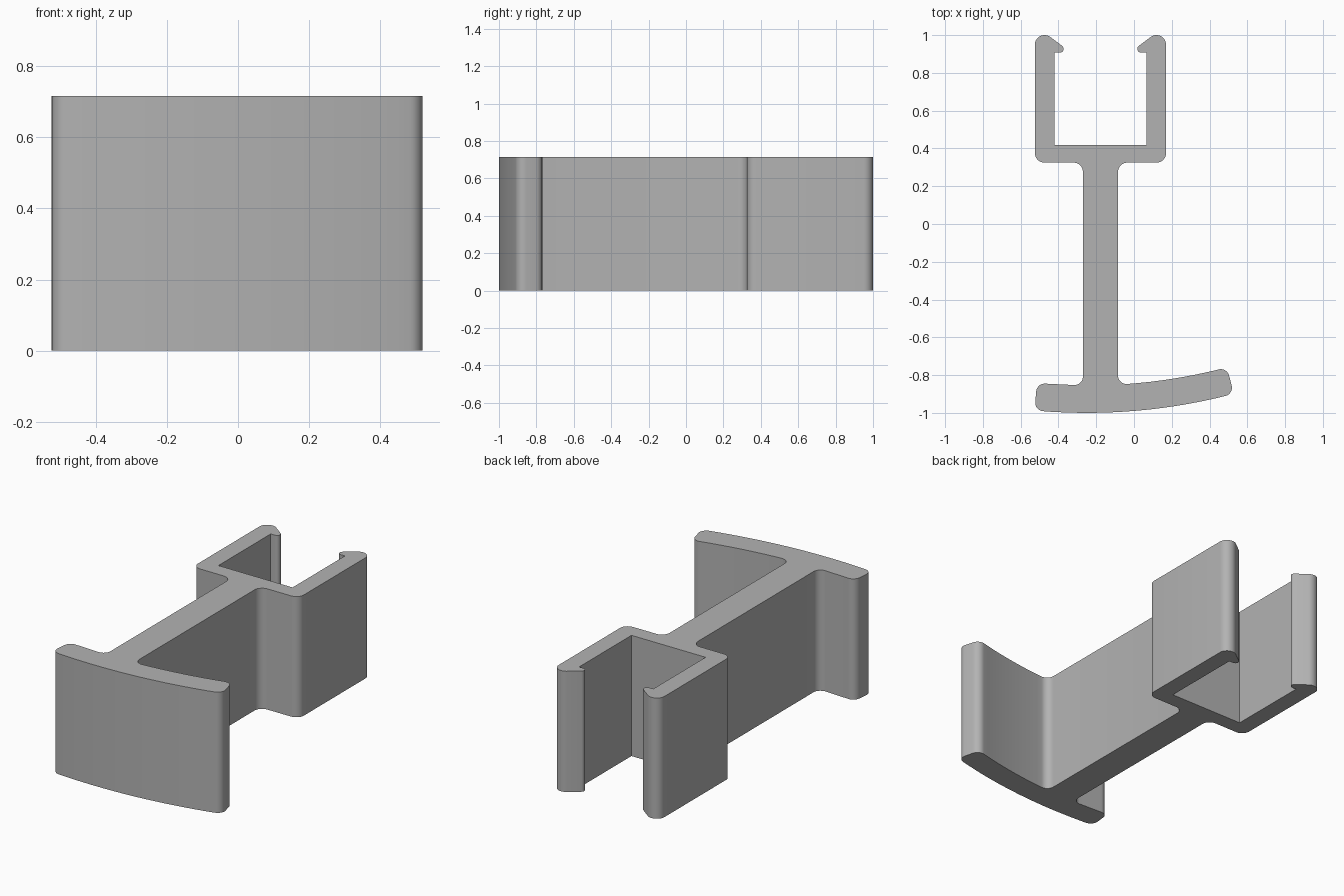
import bpy, bmesh, math
from mathutils import Vector

cube = bpy.data.objects.get("Cube")
if cube:
    bpy.data.objects.remove(cube)

HEIGHT = 0.715
AXIS = -0.1775                 # symmetry line of stem and channel
ARC_CENTRE = Vector((-0.25, 2.06))
OUTER_R, INNER_R = 3.06, 2.915


def arc(radius, start, end, count):
    """Points along the curved plate, angles measured from straight ahead."""
    angles = [start + (end - start) * i / count for i in range(count + 1)]
    return [ARC_CENTRE + radius * Vector((math.sin(a), -math.cos(a))) for a in angles]


def fillet(corners, steps=8):
    """Round each (point, radius) corner of a closed outline."""
    outline = []
    for i, (p, r) in enumerate(corners):
        if r == 0:
            outline.append(p)
            continue
        a = (corners[i - 1][0] - p).normalized()
        b = (corners[(i + 1) % len(corners)][0] - p).normalized()
        half = a.angle(b) / 2
        centre = p + (a + b).normalized() * r / math.sin(half)
        start = p + a * r / math.tan(half) - centre
        end = p + b * r / math.tan(half) - centre
        sweep = start.angle_signed(end)
        for k in range(steps + 1):
            t = -sweep * k / steps
            c, s = math.cos(t), math.sin(t)
            outline.append(centre + Vector((start.x * c - start.y * s,
                                            start.x * s + start.y * c)))
    return outline


# Right half of stem and clip channel: offset from axis, y, corner radius
half_clip = [(0.093, 0.325, 0.05), (0.347, 0.325, 0.05), (0.347, 1.0, 0.05),
             (0.279, 1.0, 0.05), (0.155, 0.907, 0.02), (0.243, 0.907, 0),
             (0.243, 0.417, 0)]
right = [(Vector((AXIS + x, y)), r) for x, y, r in half_clip]
left = [(Vector((AXIS - x, y)), r) for x, y, r in reversed(half_clip)]

# Curved front plate: angles of its two ends and of the stem sides
end_r = math.asin(0.2545)
end_l = -math.asin(0.0905)
stem_r = math.asin((AXIS + 0.093 - ARC_CENTRE.x) / INNER_R)
stem_l = math.asin((AXIS - 0.093 - ARC_CENTRE.x) / INNER_R)


def plate_edge(points):
    """Round only the first and last points of a plate edge."""
    last = len(points) - 1
    return [(p, 0.045 if i in (0, last) else 0) for i, p in enumerate(points)]


profile = plate_edge(arc(OUTER_R, end_l, end_r, 12))
profile += plate_edge(arc(INNER_R, end_r, stem_r, 7))
profile += right + left
profile += plate_edge(arc(INNER_R, stem_l, end_l, 1))

# Extrude the outline into the solid clip
bm = bmesh.new()
base = bm.faces.new([bm.verts.new((p.x, p.y, 0)) for p in fillet(profile)])
top = bmesh.ops.extrude_face_region(bm, geom=[base], use_keep_orig=True)
bmesh.ops.translate(bm, vec=(0, 0, HEIGHT),
                    verts=[v for v in top["geom"] if isinstance(v, bmesh.types.BMVert)])
bmesh.ops.recalc_face_normals(bm, faces=bm.faces)
mesh = bpy.data.meshes.new("clip_profile")
bm.to_mesh(mesh)
bm.free()
clip = bpy.data.objects.new("clip_profile", mesh)
bpy.context.collection.objects.link(clip)

# Plain grey material
grey = bpy.data.materials.new("plain_grey")
grey.use_nodes = True
colour = (0.45, 0.45, 0.45, 1)
grey.diffuse_color = colour
grey.node_tree.nodes["Principled BSDF"].inputs["Base Color"].default_value = colour
mesh.materials.append(grey)

# Smooth rounded corners, crisp rims
bpy.ops.object.select_all(action="DESELECT")
clip.select_set(True)
bpy.context.view_layer.objects.active = clip
bpy.ops.object.shade_smooth_by_angle(angle=math.radians(30))
